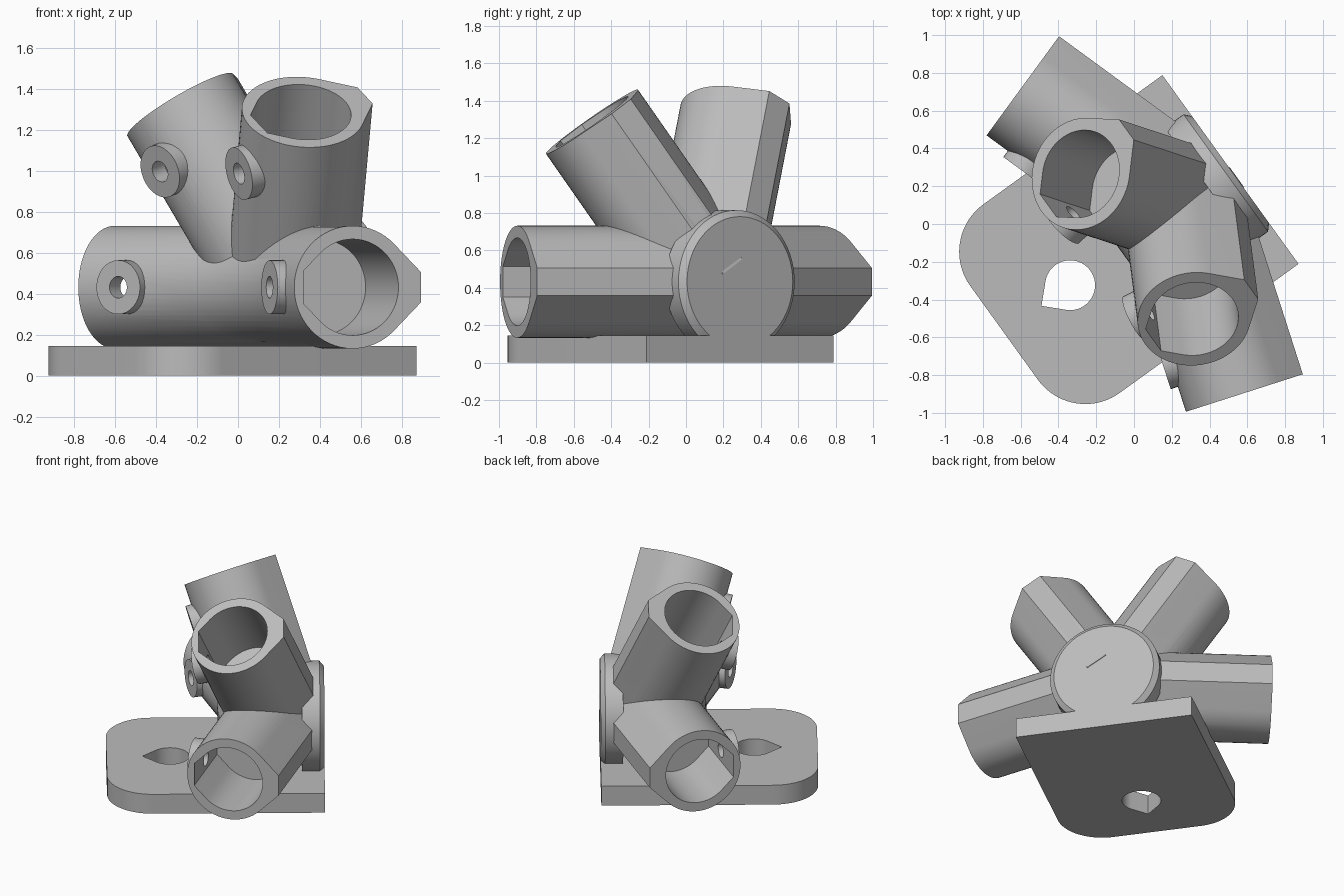
import bpy, bmesh, math
from mathutils import Vector, Matrix

cube = bpy.data.objects.get("Cube")
if cube:
    bpy.data.objects.remove(cube)

grey = bpy.data.materials.new("plain grey")
grey.use_nodes = True
COLOUR = (0.5, 0.5, 0.5, 1)
grey.diffuse_color = COLOUR
grey.node_tree.nodes["Principled BSDF"].inputs["Base Color"].default_value = COLOUR

# Main directions: along the back edge, out of the back, and up
turn = math.radians(-54.2)
ALONG = Vector((math.cos(turn), math.sin(turn), 0))
UP = Vector((0, 0, 1))
OUT = UP.cross(ALONG)
MID = 0.065
HUB = ALONG * MID + OUT * 0.25 + UP * 0.432


def frame(x_axis, z_axis, origin):
    y_axis = z_axis.cross(x_axis)
    m = Matrix((x_axis, y_axis, z_axis)).transposed().to_4x4()
    m.translation = origin
    return m


def arc(r, start, end, steps, cx=0, cy=0):
    angles = [math.radians(start + (end - start) * i / steps) for i in range(steps + 1)]
    return [(cx + r * math.cos(a), cy + r * math.sin(a)) for a in angles]


def circle(r, steps=48):
    return arc(r, 0, 360, steps)[:-1]


def teardrop(r, reach, side=1):
    """Circle with 45 degree shoulders ending in a flat at the given reach."""
    half = r * math.sqrt(2) - reach
    pts = arc(r, 45, 315, 48)
    pts += [(reach, -half), (reach, half)] if half > 0.001 else [(reach, 0)]
    return [(x * side, y * side) for x, y in pts]


def prism(name, profile, levels, matrix):
    """Stack the profile at (height, scale) levels and cap both ends."""
    bm = bmesh.new()
    rings = [[bm.verts.new((x * s, y * s, z)) for x, y in profile] for z, s in levels]
    n = len(profile)
    for low, high in zip(rings, rings[1:]):
        for i in range(n):
            j = (i + 1) % n
            bm.faces.new((low[i], low[j], high[j], high[i]))
    bm.faces.new(rings[0][::-1])
    bm.faces.new(rings[-1])
    bmesh.ops.transform(bm, matrix=matrix, verts=bm.verts)
    bmesh.ops.recalc_face_normals(bm, faces=bm.faces)
    mesh = bpy.data.meshes.new(name)
    bm.to_mesh(mesh)
    bm.free()
    mesh.materials.append(grey)
    ob = bpy.data.objects.new(name, mesh)
    bpy.context.collection.objects.link(ob)
    return ob


def select(ob):
    bpy.ops.object.select_all(action="DESELECT")
    ob.select_set(True)
    bpy.context.view_layer.objects.active = ob


def combine(target, other, operation):
    other.hide_render = True
    mod = target.modifiers.new(operation, "BOOLEAN")
    mod.operation, mod.object, mod.solver = operation, other, "EXACT"
    select(target)
    bpy.ops.object.modifier_apply(modifier=mod.name)
    bpy.data.objects.remove(other)


# Mounting plate with two rounded corners and a teardrop hole
BACK, FRONT, HALF, ROUND = 0.583, -0.895, 0.616, 0.31
outline = [(MID + HALF, BACK), (MID - HALF, BACK)]
outline += arc(ROUND, 180, 270, 20, MID - HALF + ROUND, FRONT + ROUND)
outline += arc(ROUND, 270, 360, 20, MID + HALF - ROUND, FRONT + ROUND)
plate = prism("mounting_plate", outline, [(0, 1), (0.145, 1)], frame(ALONG, UP, Vector()))
hole_at = ALONG * MID - OUT * 0.464
hole = prism("plate_hole", teardrop(0.132, 0.1867), [(-0.1, 1), (0.3, 1)],
             frame(-OUT, UP, hole_at))
combine(plate, hole, "DIFFERENCE")

# Chamfered hub disc on the back
disc = prism("hub_disc", circle(0.383, 64),
             [(0.18, 1), (0.302, 1), (0.333, 0.91)], frame(ALONG, OUT, HUB))

# Core that fills the middle between the sockets
sockets = prism("strut_sockets", circle(0.27), [(-0.3, 1), (0.3, 1)],
                frame(OUT, ALONG, HUB - OUT * 0.12))
filler = prism("core_filler", circle(0.3), [(-0.05, 1), (0.28, 1)], frame(ALONG, OUT, HUB))
combine(sockets, filler, "UNION")

# Four sockets fan out from the hub, each with a screw boss
LENGTH, BOSS_AT = 1.046, 0.775
cutters = []
for fan, tilt in ((0, 18), (58.28, 15.86), (116.57, 18), (180, 18)):
    fan, tilt = math.radians(fan), math.radians(tilt)
    spoke = ALONG * math.cos(fan) + UP * math.sin(fan)
    axis = spoke * math.cos(tilt) - OUT * math.sin(tilt)
    ridge = OUT * math.cos(tilt) + spoke * math.sin(tilt)
    along_tube = frame(ridge, axis, HUB)
    across_tube = frame(axis, -ridge, HUB + axis * BOSS_AT)
    tube = prism("socket", teardrop(0.3, 0.35), [(0, 1), (LENGTH, 1)], along_tube)
    boss = prism("boss", circle(0.132, 32), [(0.2, 1), (0.34, 1)], across_tube)
    combine(sockets, tube, "UNION")
    combine(sockets, boss, "UNION")
    cutters.append(prism("bore", teardrop(0.235, 0.25, -1),
                         [(0.52, 1), (LENGTH + 0.1, 1)], along_tube))
    cutters.append(prism("screw_hole", circle(0.053, 24), [(0.1, 1), (0.5, 1)], across_tube))
for cutter in cutters:
    combine(sockets, cutter, "DIFFERENCE")

# Smooth round surfaces, keep edges crisp
for ob in (plate, disc, sockets):
    select(ob)
    bpy.ops.object.shade_smooth_by_angle(angle=math.radians(20))
